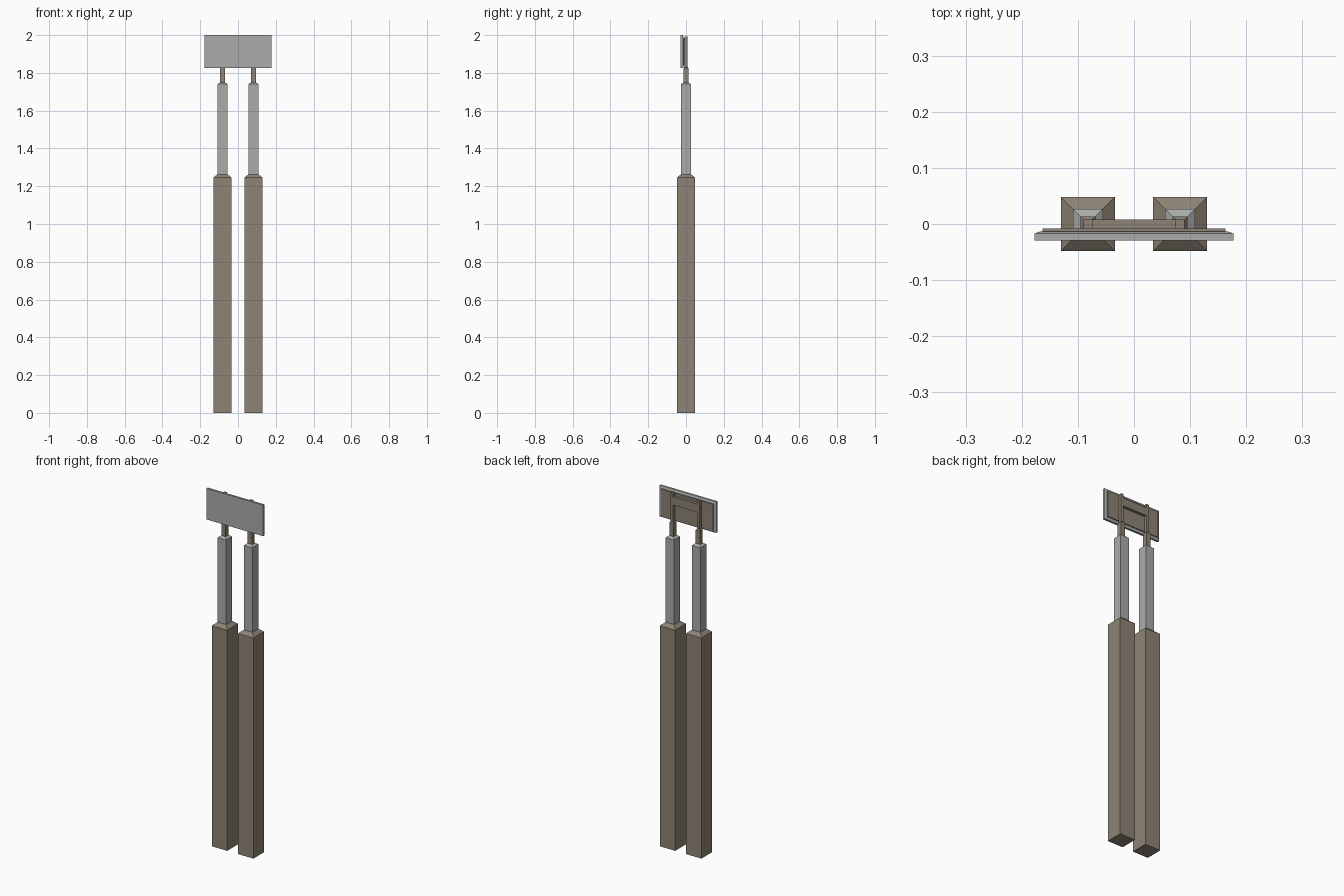
import bpy, bmesh

if "Cube" in bpy.data.objects:
    bpy.data.objects.remove(bpy.data.objects["Cube"])

def mat(name, rgb):
    m = bpy.data.materials.new(name)
    m.diffuse_color = (*rgb, 1)
    m.use_nodes = True
    m.node_tree.nodes["Principled BSDF"].inputs["Base Color"].default_value = m.diffuse_color
    return m

BROWN = mat("weathered brown", (0.27, 0.228, 0.178))
GREY = mat("light grey metal", (0.40, 0.41, 0.40))

def make(name, rings, material):
    """Loft a stack of four-point rings into a closed, flat-shaded solid."""
    bm = bmesh.new()
    loops = [[bm.verts.new(p) for p in r] for r in rings]
    for a, b in zip(loops, loops[1:]):
        for i in range(4):
            j = (i + 1) % 4
            bm.faces.new((a[i], a[j], b[j], b[i]))
    bm.faces.new(loops[0])
    bm.faces.new(loops[-1])
    bmesh.ops.recalc_face_normals(bm, faces=bm.faces)
    me = bpy.data.meshes.new(name)
    bm.to_mesh(me)
    bm.free()
    me.materials.append(material)
    ob = bpy.data.objects.new(name, me)
    bpy.context.collection.objects.link(ob)
    return ob

CORNERS = ((-1, -1), (1, -1), (1, 1), (-1, 1))

def column(name, cx, profile, material):
    # profile: (half width, z) pairs
    make(name, [[(cx + sx * h, sy * h, z) for sx, sy in CORNERS]
                for h, z in profile], material)

def panel(name, profile, cz, material):
    # profile: (half width, half height, y) triples
    make(name, [[(sx * hx, y, cz + sz * hz) for sx, sz in CORNERS]
                for hx, hz, y in profile], material)

# Telescoping posts, one each side
for side, s in (("left", -1), ("right", 1)):
    cx = s * 0.082
    column(side + "_lower_post", cx,
           [(0.048, 0), (0.048, 1.245), (0.027, 1.263)], BROWN)
    column(side + "_middle_post", cx,
           [(0.0265, 1.255), (0.0265, 1.74), (0.0135, 1.75)], GREY)
    column(side + "_upper_post", cx,
           [(0.013, 1.745), (0.013, 1.825), (0.008, 1.832), (0.008, 1.992)], BROWN)

# Sign board with bevelled rear rim, backing plate and cross bar
CZ = 1.9125
panel("sign_board", [(0.177, 0.0875, -0.029), (0.177, 0.0875, -0.017),
                     (0.168, 0.0785, -0.0135)], CZ, GREY)
panel("sign_backing", [(0.163, 0.0735, -0.015), (0.163, 0.0735, -0.008)], CZ, BROWN)
panel("cross_bar", [(0.075, 0.023, -0.009), (0.075, 0.023, 0.008)], 1.948, BROWN)
